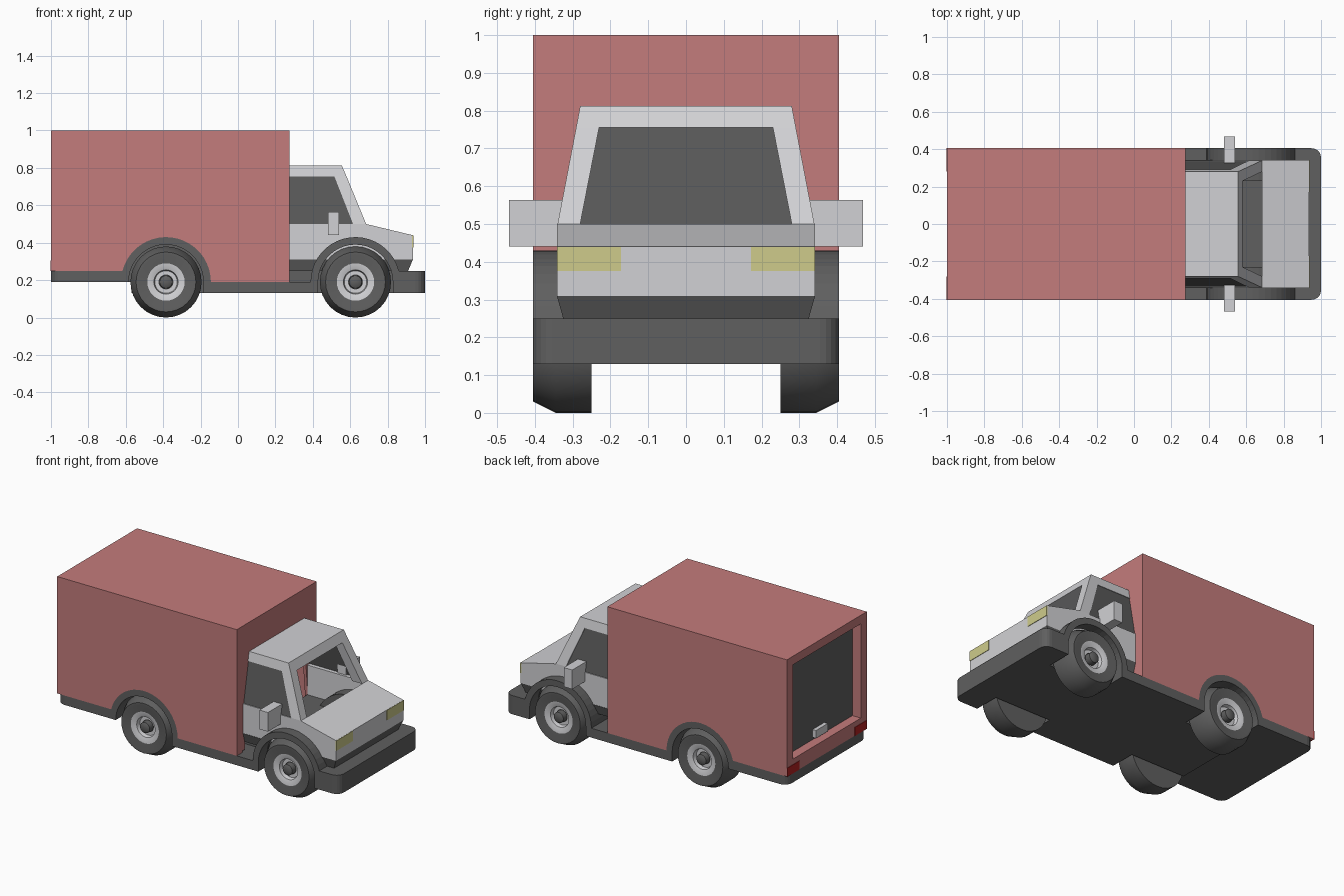
import bpy, bmesh
from math import sin, cos, pi, radians, asin

if "Cube" in bpy.data.objects:
    bpy.data.objects.remove(bpy.data.objects["Cube"])


def material(name, r, g, b):
    m = bpy.data.materials.new(name)
    m.use_nodes = True
    m.diffuse_color = (r, g, b, 1)
    m.node_tree.nodes["Principled BSDF"].inputs["Base Color"].default_value = (r, g, b, 1)
    return m


RED = material("faded red", .55, .2, .2)
GREY = material("light grey", .64, .64, .66)
DARK = material("dark grey", .115, .115, .115)
GLASS = material("dark glass", .1, .1, .1)
GLASS.use_backface_culling = True
YELLOW = material("pale yellow", .62, .6, .26)
TAIL = material("deep red", .45, .015, .015)


def finish(name, bm, mats, smooth=False, fix=True):
    if fix:
        bmesh.ops.recalc_face_normals(bm, faces=bm.faces[:])
    me = bpy.data.meshes.new(name)
    bm.to_mesh(me)
    bm.free()
    for m in mats:
        me.materials.append(m)
    ob = bpy.data.objects.new(name, me)
    bpy.context.collection.objects.link(ob)
    if smooth:
        bpy.ops.object.select_all(action='DESELECT')
        ob.select_set(True)
        bpy.context.view_layer.objects.active = ob
        bpy.ops.object.shade_smooth_by_angle(angle=radians(30))
    return ob


def loft(name, low, high, mat):
    """Solid between two point rings."""
    bm = bmesh.new()
    a = [bm.verts.new(p) for p in low]
    b = [bm.verts.new(p) for p in high]
    bm.faces.new(a)
    bm.faces.new(b)
    n = len(a)
    for i in range(n):
        j = (i + 1) % n
        bm.faces.new((a[i], a[j], b[j], b[i]))
    return finish(name, bm, [mat])


def rect(x0, x1, y0, y1, z):
    return [(x0, y0, z), (x1, y0, z), (x1, y1, z), (x0, y1, z)]


def box(name, x0, x1, y0, y1, z0, z1, mat):
    return loft(name, rect(x0, x1, y0, y1, z0), rect(x0, x1, y0, y1, z1), mat)


def prism(name, pts, y0, y1, mat):
    """Side outline (x, z) extruded across y."""
    return loft(name, [(x, y0, z) for x, z in pts], [(x, y1, z) for x, z in pts], mat)


# Wheel positions and arch outlines
AXLES = (-.385, .628)
AXLE_Z, WELL, FENDER = .19, .2, .24
LIFT = asin(.06 / FENDER)


def arc(cx, r, a0, a1, n=20):
    return [(cx + r * cos(a0 + (a1 - a0) * i / n), AXLE_Z + r * sin(a0 + (a1 - a0) * i / n))
            for i in range(n + 1)]


rear, front = AXLES

# Chassis centre
prism("chassis", [(-1, .19), (-.57, .19), (-.57, .13), (1, .13), (1, .25), (-1, .25)],
      -.24, .24, DARK)

# Side sills with bumper ends and wheel arches
sill = [(-1, .19)] + arc(rear, WELL, pi, 0) + [(rear + WELL, .13), (front - WELL, .13)]
sill += arc(front, WELL, pi, 0) + [(front + WELL, .13), (1, .13), (1, .25)]
sill += arc(front, FENDER, LIFT, pi) + arc(rear, FENDER, 0, pi - LIFT) + [(-1, .25)]
# Box side wall outline
wall = [(-1, .25)] + arc(rear, FENDER, pi - LIFT, 0) + [(.275, .19), (.275, 1), (-1, 1)]

# Wheel outline: radius, depth
TYRE = [(0, .25), (.19, .25), (.19, .345), (.16, .405), (.145, .405), (.1, .395)]
RIM = [(.095, .395), (.065, .385), (.06, .36), (.04, .36)]
HUB = [(.036, .36), (.034, .395), (.02, .403), (0, .403)]


def wheel(name, cx, s, n=32):
    bm = bmesh.new()
    prof = TYRE + RIM + HUB
    rings = []
    for r, y in prof:
        if r == 0:
            rings.append([bm.verts.new((cx, s * y, AXLE_Z))] * n)
        else:
            rings.append([bm.verts.new((cx + r * cos(2 * pi * i / n), s * y,
                                        AXLE_Z + r * sin(2 * pi * i / n))) for i in range(n)])
    first, last = len(TYRE) - 1, len(TYRE) + len(RIM) - 1
    for k in range(len(prof) - 1):
        for i in range(n):
            j = (i + 1) % n
            quad = [rings[k][i], rings[k][j], rings[k + 1][j], rings[k + 1][i]]
            f = bm.faces.new(list(dict.fromkeys(quad)))
            f.material_index = 1 if first <= k < last else 0
    finish(name, bm, [DARK, GREY], smooth=True)


for side, s in (("left", 1), ("right", -1)):
    # Sill, with rounded vertical corners
    ob = prism(side + "_sill", sill, s * .24, s * .405, DARK)
    bm = bmesh.new()
    bm.from_mesh(ob.data)
    corners = [e for e in bm.edges
               if all(abs(v.co.x) > .99 and abs(v.co.y) > .4 for v in e.verts)]
    bmesh.ops.bevel(bm, geom=corners, offset=.05, segments=5, profile=.5, affect='EDGES')
    bm.to_mesh(ob.data)
    bm.free()

    for end, cx in (("rear", rear), ("front", front)):
        wheel(f"{end}_{side}_wheel", cx, s)
        prism(f"{end}_{side}_wheel_well", arc(cx, FENDER, 0, pi), s * .23, s * .245, DARK)

    # Cargo box side and the front panel beside the cab
    prism(side + "_box_wall", wall, s * .345, s * .405, RED)
    edge = [(.345, .2), (.345, .79), (.27, .79), (.325, .2)]
    loft(side + "_box_front_panel", [(.255, s * y, z) for y, z in edge],
         [(.275, s * y, z) for y, z in edge], RED)

    # Cab door, windscreen pillar and side window
    box(side + "_door", .275, .685, s * .31, s * .34, .31, .5, GREY)
    loft(side + "_pillar", rect(.615, .685, s * .28, s * .34, .5),
         rect(.515, .58, s * .23, s * .291, .755), GREY)
    bm = bmesh.new()
    pane = [(.275, s * .335, .5), (.275, s * .287, .755), (.515, s * .287, .755), (.615, s * .335, .5)]
    bm.faces.new([bm.verts.new(p) for p in pane[::s]])
    finish(side + "_window", bm, [GLASS], fix=False)

    # Mirror and lights
    box(side + "_mirror", .48, .54, s * .325, s * .468, .44, .563, GREY)
    box(side + "_headlight", .93, .938, s * .172, s * .342, .375, .439, YELLOW)
    box(side + "_tail_light", -1.003, -.996, s * .28, s * .405, .25, .305, TAIL)

# Remaining cargo box panels
box("box_roof", -1, .275, -.345, .345, .945, 1, RED)
box("box_front_header", .255, .275, -.345, .345, .79, .945, RED)
box("box_rear_sill", -1, -.93, -.345, .345, .25, .34, RED)
box("rear_door", -.94, -.93, -.345, .345, .34, .945, DARK)
box("rear_door_handle", -.965, -.94, -.06, .06, .355, .405, GREY)

# Cab base, hood and roof
loft("cab_base", rect(.275, .91, -.325, .325, .25), rect(.275, .935, -.342, .342, .31), DARK)
prism("hood", [(.685, .31), (.935, .31), (.935, .44), (.685, .5)], -.342, .342, GREY)
loft("cab_roof", rect(.275, .58, -.291, .291, .755), rect(.275, .555, -.28, .28, .813), GREY)
